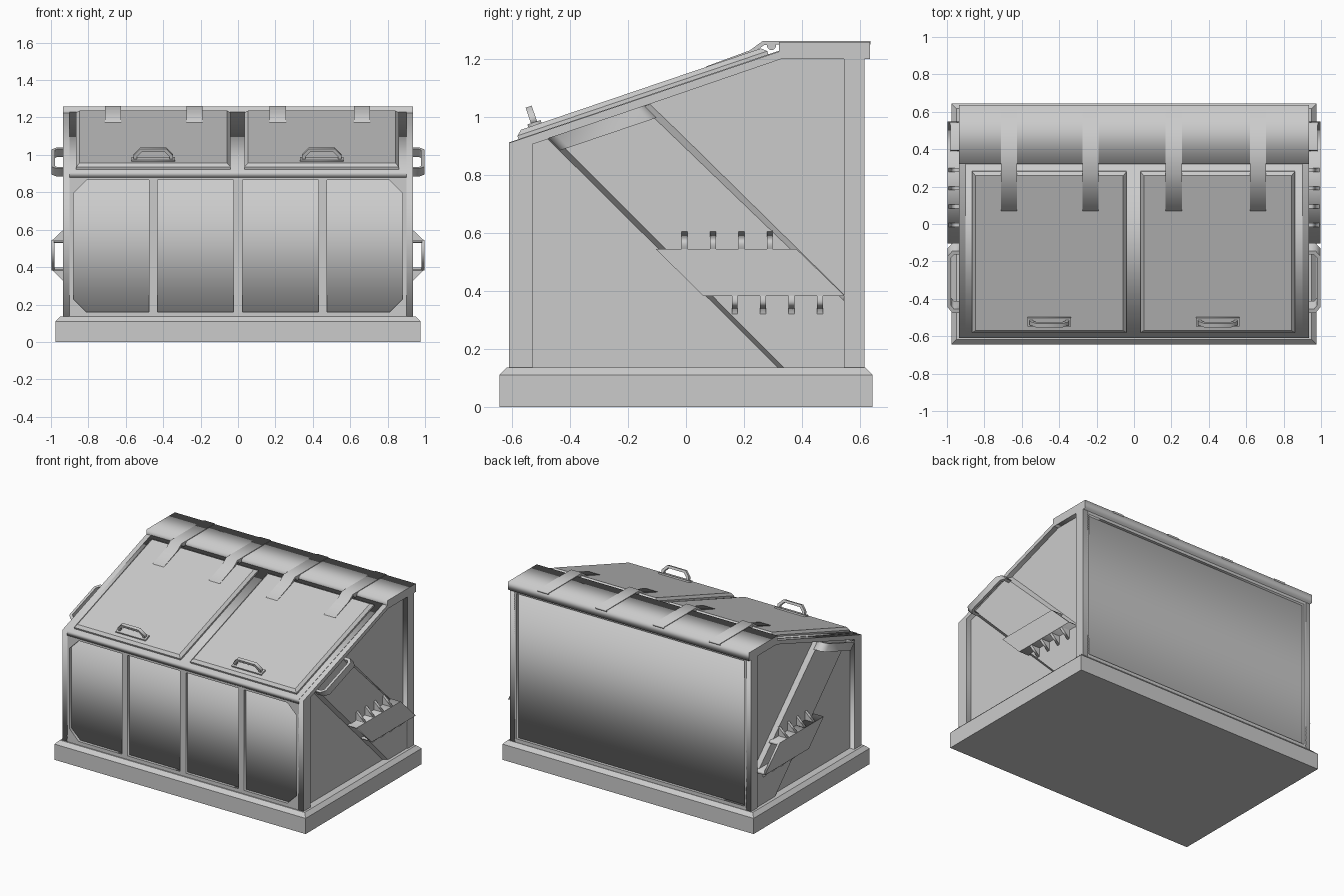
import bpy, bmesh, math
from mathutils import Matrix, Vector

if "Cube" in bpy.data.objects:
    bpy.data.objects.remove(bpy.data.objects["Cube"])

SLOPE = math.atan(0.339)
C, S = math.cos(SLOPE), math.sin(SLOPE)


def basis(u, v, w, o=(0, 0, 0)):
    m = Matrix((u, v, w)).transposed().to_4x4()
    m.translation = Vector(o)
    return m


X = basis((0, 1, 0), (0, 0, 1), (1, 0, 0))      # profile (y, z), depth x
Y = basis((1, 0, 0), (0, 0, 1), (0, -1, 0))     # profile (x, z), depth -y
DECK = basis((1, 0, 0), (0, C, S), (0, -S, C), (0, -0.61, 0.91))  # sloped front


def finish(name, bm):
    me = bpy.data.meshes.new(name)
    bmesh.ops.remove_doubles(bm, verts=bm.verts, dist=1e-5)
    bmesh.ops.dissolve_limit(bm, angle_limit=0.01, verts=bm.verts, edges=bm.edges)
    bmesh.ops.recalc_face_normals(bm, faces=bm.faces)
    bm.to_mesh(me)
    bm.free()
    ob = bpy.data.objects.new(name, me)
    bpy.context.collection.objects.link(ob)
    return ob


def prism(name, loops, a, b, m):
    """Extrude an outline (plus optional holes) from depth a to b."""
    cu = bpy.data.curves.new(name, 'CURVE')
    cu.dimensions, cu.fill_mode, cu.extrude = '2D', 'BOTH', abs(b - a) / 2
    for pts in loops:
        sp = cu.splines.new('POLY')
        sp.points.add(len(pts) - 1)
        for p, q in zip(sp.points, pts):
            p.co = (q[0], q[1], 0, 1)
        sp.use_cyclic_u = True
    tmp = bpy.data.objects.new(name, cu)
    bpy.context.collection.objects.link(tmp)
    bpy.context.view_layer.update()
    me = tmp.evaluated_get(bpy.context.evaluated_depsgraph_get()).to_mesh()
    bm = bmesh.new()
    bm.from_mesh(me)
    bpy.data.objects.remove(tmp)
    bmesh.ops.transform(bm, matrix=m @ Matrix.Translation((0, 0, (a + b) / 2)), verts=bm.verts)
    return finish(name, bm)


def loft(name, rings, m=Matrix()):
    """Solid through stacked outlines [(points, depth), ...]."""
    bm = bmesh.new()
    vs = [[bm.verts.new(m @ Vector((p[0], p[1], d))) for p in pts] for pts, d in rings]
    n = len(vs[0])
    for lo, hi in zip(vs, vs[1:]):
        for i in range(n):
            bm.faces.new((lo[i], lo[(i + 1) % n], hi[(i + 1) % n], hi[i]))
    bm.faces.new(vs[0][::-1])
    bm.faces.new(vs[-1])
    return finish(name, bm)


def rect(x0, x1, y0, y1, i=0):
    return [(x0 + i, y0 + i), (x1 - i, y0 + i), (x1 - i, y1 - i), (x0 + i, y1 - i)]


def mirrored(ob):
    """Copy a right-hand part to the left side."""
    bm = bmesh.new()
    bm.from_mesh(ob.data)
    bmesh.ops.scale(bm, vec=(-1, 1, 1), verts=bm.verts)
    finish(ob.name + "_left", bm)


# Base plinth with chamfered top
b = (-0.975, 0.975, -0.643, 0.643)
loft("base", [(rect(*b), 0), (rect(*b), 0.11), (rect(*b, 0.025), 0.135)])

# Inner body and sloped deck
prism("body", [[(-0.59, 0.13), (-0.59, 0.90), (0.32, 1.21), (0.595, 1.21), (0.595, 0.13)]],
      -0.90, 0.90, X)
prism("deck", [[(-0.61, 0.88), (-0.61, 0.912), (0.32, 1.228), (0.32, 1.19)]], -0.90, 0.90, X)

# Front grid with four recessed panels, outer corners cut
c = 0.07
x0, x1, z0, z1 = -0.88, -0.475, 0.16, 0.865
outer = [(x0 + c, z0), (x1, z0), (x1, z1), (x0 + c, z1), (x0, z1 - c), (x0, z0 + c)]
holes = [outer, rect(-0.43, -0.023, z0, z1)]
holes += [[(-x, z) for x, z in h] for h in holes]
prism("front_grid", [rect(-0.90, 0.90, 0.13, 0.90)] + holes, 0.585, 0.61, Y)

# Back frame around one large recessed panel
prism("back_frame", [rect(-0.90, 0.90, 0.13, 1.22), rect(-0.885, 0.885, 0.16, 1.18)],
      -0.59, -0.615, Y)

# Top cap
prism("top_cap", [[(0.32, 1.20), (0.32, 1.258), (0.635, 1.258), (0.635, 1.20)]], -0.935, 0.935, X)

# Side frame
mirrored(prism("side_frame", [
    [(-0.61, 0.13), (-0.61, 0.91), (0.32, 1.225), (0.615, 1.225), (0.615, 0.13)],
    [(-0.53, 0.134), (-0.53, 0.905), (0.33, 1.2), (0.545, 1.2), (0.545, 0.134)]], 0.895, 0.935, X))

# Raised diagonal stripe with chamfered edges
mirrored(loft("side_stripe", [
    ([(-0.48, 0.922), (-0.12, 1.045), (0.546, 0.39), (0.546, 0.133), (0.315, 0.133)], 0.895),
    ([(-0.455, 0.93), (-0.15, 1.035), (0.546, 0.365), (0.546, 0.133), (0.34, 0.133)], 0.928)], X))

# Lifting pocket: open channel with slanted ends
mirrored(prism("pocket_face", [[(-0.105, 0.545), (0.38, 0.545), (0.548, 0.382), (0.06, 0.382)]],
               0.98, 0.996, X))
mirrored(prism("pocket_top", [[(-0.105, 0.545), (0.38, 0.545), (0.395, 0.53), (-0.09, 0.53)]],
               0.92, 0.985, X))
mirrored(prism("pocket_bottom", [[(0.045, 0.397), (0.533, 0.397), (0.548, 0.382), (0.06, 0.382)]],
               0.92, 0.985, X))

# Triangular gussets above and below the pocket
for i in range(4):
    y = -0.005 + i * 0.098
    mirrored(prism("upper_gusset", [[(0.925, 0.543), (0.994, 0.543), (0.925, 0.608)]],
                   -y - 0.01, -y + 0.01, Y))
    y += 0.173
    mirrored(prism("lower_gusset", [[(0.925, 0.384), (0.994, 0.384), (0.925, 0.318)]],
                   -y - 0.01, -y + 0.01, Y))

# Side grab handle, running along the slope and sheared at 45 degrees
L = 0.35
H = basis((1, 0, 0), (0, C, S), (0, 0.7071, -0.7071), (0, -0.475, 0.927))
mirrored(prism("side_handle", [
    [(0.92, 0), (0.97, 0), (0.996, 0.03), (0.996, L - 0.03), (0.97, L), (0.92, L),
     (0.92, L - 0.022), (0.963, L - 0.022), (0.978, L - 0.04), (0.978, 0.04),
     (0.963, 0.022), (0.92, 0.022)]], 0, 0.06, H))

# Lids with their handles and hinges
for side, cx in (("left", -0.4525), ("right", 0.4475)):
    r = (cx - 0.413, cx + 0.413, 0.035, 0.945)
    loft("lid_" + side, [(rect(*r), -0.005), (rect(*r), 0.014), (rect(*r, 0.018), 0.03)], DECK)

    prism("handle_plate", [rect(cx - 0.116, cx + 0.116, 0.08, 0.128)], 0.025, 0.04, DECK)
    grip = basis((1, 0, 0), (0, -S, C), (0, -C, -S), DECK @ Vector((cx, 0.104, 0.035)))
    arch = [(0.105, 0), (0.105, 0.025), (0.07, 0.062), (-0.07, 0.062), (-0.105, 0.025), (-0.105, 0),
            (-0.087, 0), (-0.087, 0.018), (-0.062, 0.045), (0.062, 0.045), (0.087, 0.018), (0.087, 0)]
    prism("lid_handle", [arch], -0.011, 0.011, grip)

    for hx in (cx - 0.215, cx + 0.22) if side == "left" else (cx - 0.235, cx + 0.215):
        strap = [(0.07, 1.165), (0.07, 1.174), (0.22, 1.229), (0.265, 1.262), (0.637, 1.262),
                 (0.637, 1.25), (0.31, 1.25), (0.27, 1.248), (0.235, 1.222)]
        prism("hinge_strap", [strap], hx - 0.043, hx + 0.043, X)
        barrel = [(0.295 + 0.016 * math.cos(k * math.pi / 6), 1.246 + 0.016 * math.sin(k * math.pi / 6))
                  for k in range(12)]
        prism("hinge_barrel", [barrel], hx - 0.043, hx + 0.043, X)
